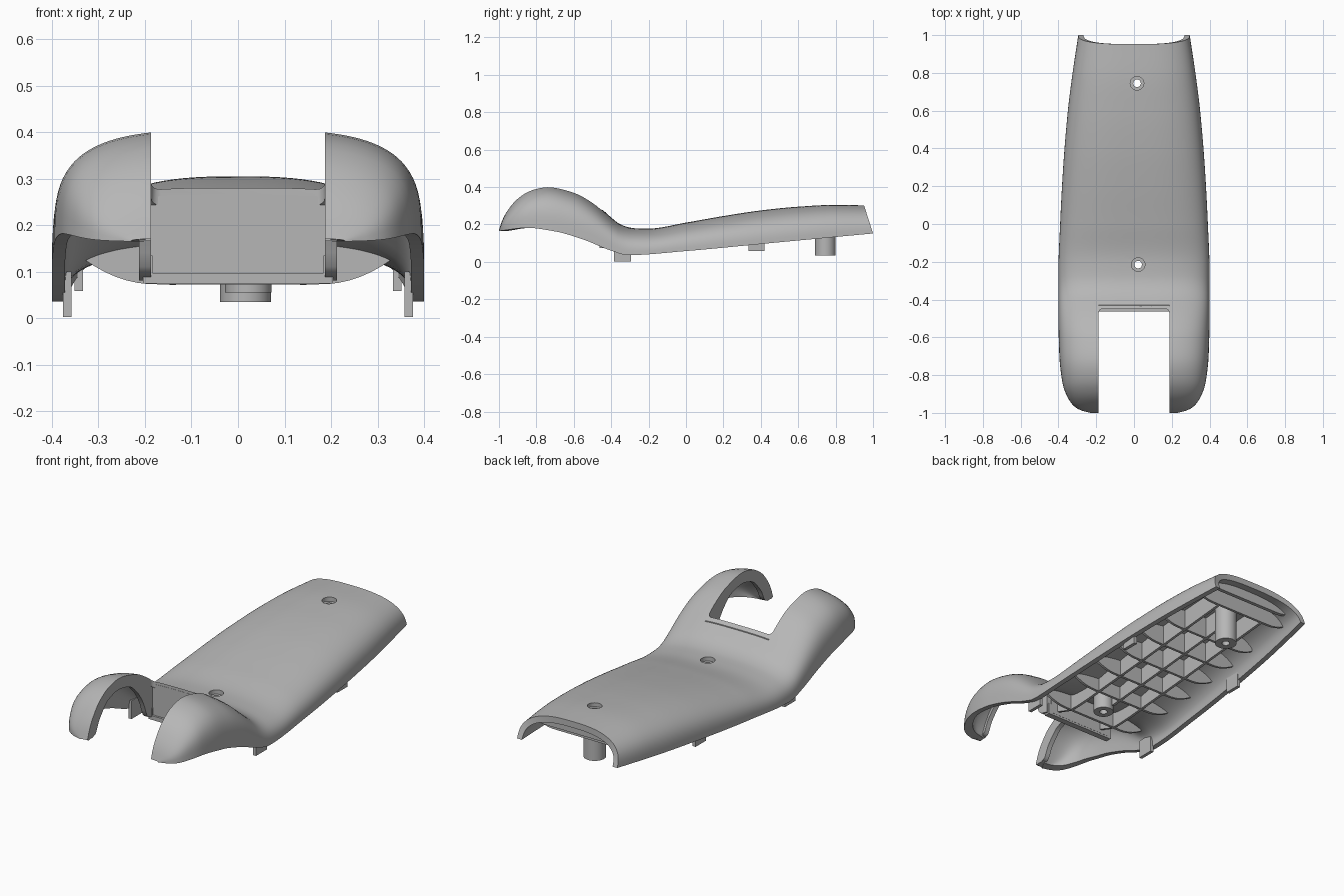
import bpy, bmesh, math

if "Cube" in bpy.data.objects:
    bpy.data.objects.remove(bpy.data.objects["Cube"])

grey = bpy.data.materials.new("mid_grey")
grey.diffuse_color = (0.47, 0.47, 0.47, 1)
grey.use_nodes = True
grey.node_tree.nodes["Principled BSDF"].inputs["Base Color"].default_value = grey.diffuse_color


def curve(pts):
    """Monotone cubic curve through (y, value) points."""
    n = len(pts)
    d = [(pts[i+1][1]-pts[i][1])/(pts[i+1][0]-pts[i][0]) for i in range(n-1)]
    m = [d[0]] + [0 if a*b <= 0 else 2*a*b/(a+b) for a, b in zip(d, d[1:])] + [d[-1]]

    def f(y):
        y = min(max(y, pts[0][0]), pts[-1][0])
        i = max(k for k in range(n-1) if pts[k][0] <= y)
        h = pts[i+1][0]-pts[i][0]
        s = (y-pts[i][0])/h
        return ((2*s**3-3*s*s+1)*pts[i][1] + (s**3-2*s*s+s)*h*m[i]
                + (3*s*s-2*s**3)*pts[i+1][1] + (s**3-s*s)*h*m[i+1])
    return f


# Long profiles of the shell: crown height, lower rim, half width, squareness
top = curve([(-1, .172), (-.985, .22), (-.96, .27), (-.9, .343), (-.82, .39), (-.74, .405),
             (-.6, .375), (-.5, .32), (-.42, .255), (-.35, .2), (-.28, .18), (-.2, .178),
             (0, .21), (.2, .245), (.4, .275), (.6, .295), (.8, .305), (1, .302)])
rim = curve([(-1, .165), (-.85, .182), (-.7, .163), (-.55, .12), (-.4, .06), (-.31, .036),
             (0, .058), (.5, .105), (1, .152)])
half = curve([(-1, .23), (-.985, .285), (-.96, .322), (-.92, .35), (-.85, .377), (-.7, .395),
              (-.5, .4), (-.25, .4), (0, .391), (.3, .375), (.6, .35), (.8, .325), (1, .295)])
square = curve([(-1, 3.4), (-.5, 3.4), (-.2, 2.8), (1, 2.7)])


def crown(x, y):
    """Height of the outer shell at x, y."""
    n, s = square(y), min(abs(x)/half(y), 1)
    return rim(y) + (top(y)-rim(y)) * (1-s**n)**(1/n)


def finish(name, bm, angle=35):
    bmesh.ops.recalc_face_normals(bm, faces=bm.faces)
    me = bpy.data.meshes.new(name)
    bm.to_mesh(me)
    bm.free()
    me.materials.append(grey)
    ob = bpy.data.objects.new(name, me)
    bpy.context.collection.objects.link(ob)
    smooth(ob, angle)
    return ob


def smooth(ob, angle=35):
    ob.data.shade_smooth()
    ob.data.set_sharp_from_angle(angle=math.radians(angle))


def slab(name, samples, at, thick, along):
    """Thin plate: samples are (u, low z, high z), u runs along x or y."""
    bm = bmesh.new()
    rows = []
    for u, lo, hi in samples:
        hi = max(hi, lo+.002)
        row = []
        for z, o in ((lo, -1), (hi, -1), (hi, 1), (lo, 1)):
            v = at + o*thick/2
            row.append(bm.verts.new((u, v, z) if along == 'x' else (v, u, z)))
        rows.append(row)
    for a, b in zip(rows, rows[1:]):
        for k in range(4):
            bm.faces.new((a[k], a[(k+1) % 4], b[(k+1) % 4], b[k]))
    bm.faces.new(rows[0])
    bm.faces.new(rows[-1])
    return finish(name, bm)


def steps(a, b, n):
    return [a+(b-a)*i/n for i in range(n+1)]


def box(name, x0, x1, y0, y1, z0, z1):
    return slab(name, [(x0, z0, z1), (x1, z0, z1)], (y0+y1)/2, y1-y0, 'x')


# Hollow shell: outer and inner lofts bridged along every edge
M = 48
ys = [-1+.26*(i/14)**2 for i in range(14)] + steps(-.74, 1, 60)
bm = bmesh.new()


def loft(inner):
    rows = []
    for y in ys:
        w, t, b, n, yy = half(y), top(y), rim(y), square(y), y
        if inner:
            w -= .028
            t = max(b+.004, t-.033)
            yy = y + .045*min(max((-.74-y)/.26, 0), 1)
        row = []
        for j in range(M+1):
            a = math.pi*j/M
            c, s = math.cos(a), max(math.sin(a), 0)
            x = w*math.copysign(abs(c)**(2/n), c)
            z = s**(2/n) if 0 < j < M else 0
            back = .048*z*min(max((y-.8)/.2, 0), 1)
            row.append(bm.verts.new((x, yy-back, b+(t-b)*z)))
        rows.append(row)
    return rows


outer, inner = loft(False), loft(True)
for g in (outer, inner):
    for a, b in zip(g, g[1:]):
        for j in range(M):
            bm.faces.new((a[j], a[j+1], b[j+1], b[j]))
for j in range(M):
    for i in (0, -1):
        bm.faces.new((outer[i][j], outer[i][j+1], inner[i][j+1], inner[i][j]))
for i in range(len(ys)-1):
    for j in (0, M):
        bm.faces.new((outer[i][j], outer[i+1][j], inner[i+1][j], inner[i][j]))
shell = finish("shell", bm)

# Cutters: front notch with rounded corners, two screw recesses
screws = [("front", .022, -.215, .055, .05), ("rear", .016, .745, .035, .055)]
bm = bmesh.new()
bmesh.ops.create_cube(bm, size=1)
for v in bm.verts:
    v.co = (v.co.x*.374, -.825+v.co.y*.75, v.co.z*2)
edges = [e for e in bm.edges if all(v.co.y > -.5 for v in e.verts)
         and abs(e.verts[0].co.z-e.verts[1].co.z) > 1]
bmesh.ops.bevel(bm, geom=edges, offset=.02, segments=4, affect='EDGES', profile=.5)
cutters = [finish("notch_cutter", bm)]
for nm, x, y, z, r in screws:
    bm = bmesh.new()
    bmesh.ops.create_cone(bm, cap_ends=True, segments=32, radius1=.036, radius2=.036, depth=2)
    bmesh.ops.translate(bm, verts=bm.verts, vec=(x, y, 0))
    cutters.append(finish(nm + "_recess_cutter", bm))
bpy.context.view_layer.objects.active = shell
for c in cutters:
    mod = shell.modifiers.new("cut", 'BOOLEAN')
    mod.object, mod.operation, mod.solver = c, 'DIFFERENCE', 'EXACT'
    bpy.ops.object.modifier_apply(modifier=mod.name)
    bpy.data.objects.remove(c)
smooth(shell)

# Screw bosses: tubes hanging from the shell
for nm, x, y, z0, r in screws:
    z1 = crown(x, y)-.022
    bm = bmesh.new()
    rings = []
    for rad, z in ((r, z0), (r, z1), (.02, z1), (.02, z0)):
        rings.append([bm.verts.new((x+rad*math.cos(k*math.tau/32),
                                    y+rad*math.sin(k*math.tau/32), z)) for k in range(32)])
    for a, b in zip(rings, rings[1:]+rings[:1]):
        for k in range(32):
            bm.faces.new((a[k], a[(k+1) % 32], b[(k+1) % 32], b[k]))
    finish(nm + "_screw_boss", bm)

# Arched flanges lining both sides of the notch
arch = curve([(-1, .165), (-.935, .175), (-.9, .24), (-.82, .32), (-.74, .34), (-.65, .322),
              (-.58, .265), (-.53, .19), (-.49, .1), (-.43, .08)])
for s, nm in ((-1, "left"), (1, "right")):
    slab(nm + "_notch_flange",
         [(y, max(arch(y), rim(y)), crown(.2, y)-.004) for y in steps(-.992, -.435, 44)],
         s*.2, .026, 'y')
    # Snap tabs under the rim, and U-shaped rib ends
    box(nm + "_front_tab", s*.367-.009, s*.367+.009, -.385, -.295, .003, .1)
    box(nm + "_rear_tab", s*.342-.009, s*.342+.009, .335, .42, .058, .14)
    box(nm + "_wall_lip", s*.194-.01, s*.194+.01, -.462, -.43, .075, .135)

# Wall closing the back of the notch
slab("notch_wall", [(x, .085, crown(x, -.44)-.006) for x in steps(-.187, .187, 12)], -.44, .022, 'x')
box("notch_wall_lip", -.194, .194, -.462, -.43, .075, .097)


# Stiffening ribs inside the shell
def cross_rib(name, y, reach, depth, thick=.014):
    pts = []
    for x in steps(-reach, reach, 28):
        hi = crown(x, y)-.018
        lo = rim(y)+depth+.06*(max(abs(x)-.18, 0)/.16)**2
        pts.append((x, min(lo, hi-.003), hi))
    slab(name, pts, y, thick, 'x')


for k, y in enumerate((-.33, -.11, .06, .23, .40, .57, .84)):
    cross_rib(f"cross_rib_{k+1}", y, .335 if y < .5 else .3, .035)
cross_rib("end_wall", .9, .27, .075, .02)
for nm, x, a, b in (("left", -.14, -.43, .84), ("right", .14, -.43, .84),
                    ("front_middle", 0, -.165, .69)):
    slab(nm + "_long_rib", [(y, rim(y)+.035, crown(x, y)-.018) for y in steps(a, b, 36)],
         x, .014, 'y')
